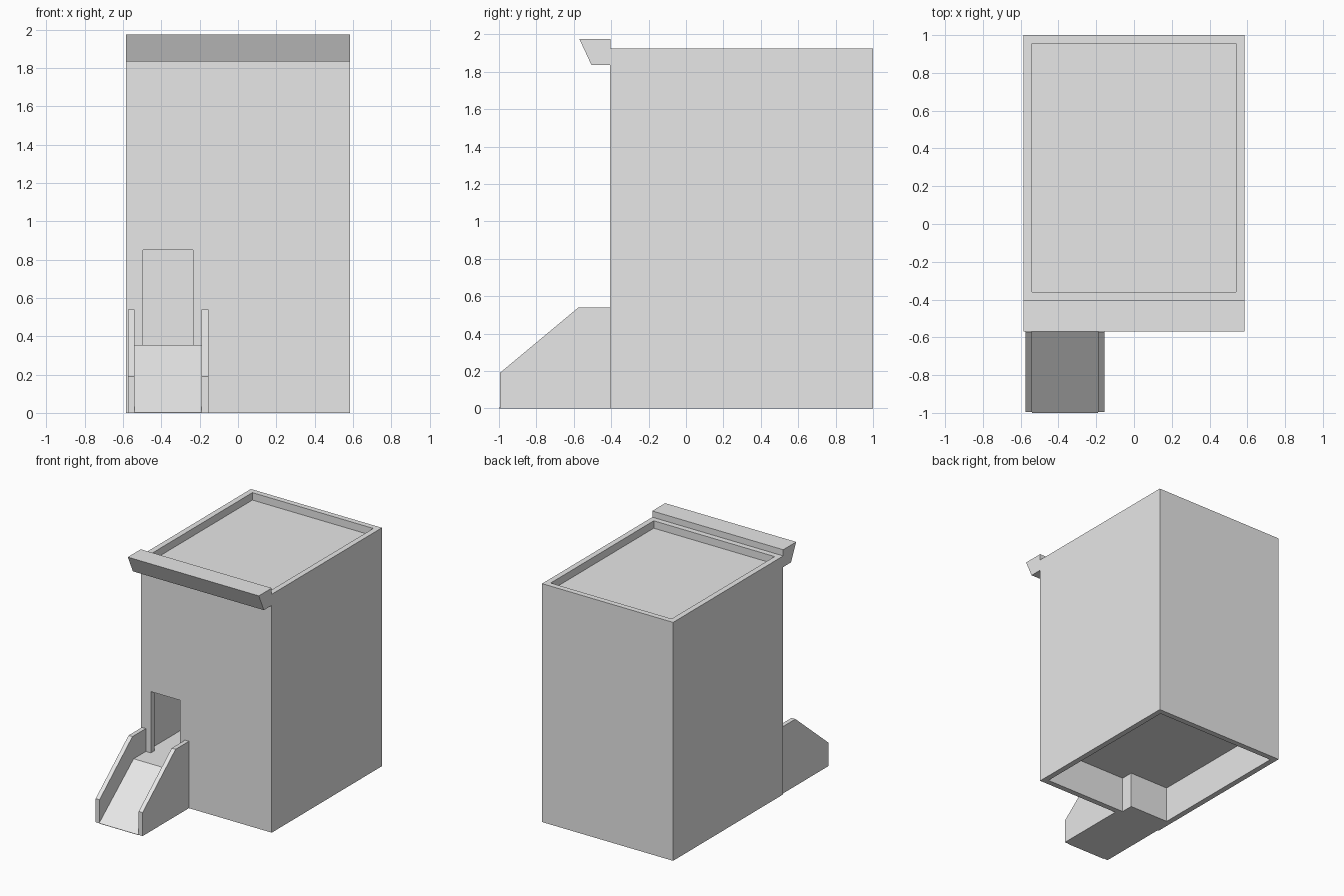
import bpy
import bmesh
from mathutils import Vector

cube = bpy.data.objects.get("Cube")
if cube:
    bpy.data.objects.remove(cube, do_unlink=True)

# Single plain grey material
grey = bpy.data.materials.new("light grey")
grey.use_nodes = True
colour = (0.8, 0.8, 0.8, 1)
grey.diffuse_color = colour
grey.node_tree.nodes["Principled BSDF"].inputs["Base Color"].default_value = colour


def extrude_profile(name, profile, x0, x1):
    """Extrude a (y, z) outline from x0 to x1."""
    bm = bmesh.new()
    face = bm.faces.new([bm.verts.new((x0, y, z)) for y, z in profile])
    result = bmesh.ops.extrude_face_region(bm, geom=[face])
    moved = [g for g in result["geom"] if isinstance(g, bmesh.types.BMVert)]
    bmesh.ops.translate(bm, verts=moved, vec=Vector((x1 - x0, 0, 0)))
    bmesh.ops.recalc_face_normals(bm, faces=bm.faces)
    mesh = bpy.data.meshes.new(name)
    bm.to_mesh(mesh)
    bm.free()
    mesh.materials.append(grey)
    obj = bpy.data.objects.new(name, mesh)
    bpy.context.collection.objects.link(obj)
    return obj


def box(name, x0, x1, y0, y1, z0, z1):
    return extrude_profile(name, [(y0, z0), (y1, z0), (y1, z1), (y0, z1)], x0, x1)


def cut(target, cutter):
    """Subtract the cutter, then discard it."""
    cutter.hide_render = True
    mod = target.modifiers.new("cut", "BOOLEAN")
    mod.operation = "DIFFERENCE"
    mod.solver = "EXACT"
    mod.object = cutter
    bpy.context.view_layer.objects.active = target
    bpy.ops.object.modifier_apply(modifier=mod.name)
    bpy.data.objects.remove(cutter, do_unlink=True)


# Main dimensions
half_width, front, back, height = 0.585, -0.405, 1.0, 1.925
wall = 0.045
floor_top, floor_bottom = 0.355, 0.29
roof_top, roof_bottom = 1.865, 1.80

# Hollow building: open underside, room and sunken roof
building = box("building", -half_width, half_width, front, back, 0, height)
for part, low, high in (
    ("underfloor", -0.1, floor_bottom),
    ("room", floor_top, roof_bottom),
    ("roof_recess", roof_top, height + 0.1),
):
    cut(building, box(part, wall - half_width, half_width - wall,
                      front + wall, back - wall, low, high))

# Doorway
cut(building, box("doorway", -0.495, -0.235, front - 0.1, front + 2 * wall,
                  floor_top, 0.85))

# Ramp with a landing that runs through the front wall
extrude_profile("ramp", [(-1, 0), (-0.26, 0), (-0.26, floor_top),
                         (-0.56, floor_top), (-1, 0.003)], -0.54, -0.19)

# Side walls of the ramp
rail = [(-0.995, 0), (front, 0), (front, 0.54), (-0.575, 0.54), (-0.995, 0.19)]
for name, x in (("right_ramp_wall", -0.575), ("left_ramp_wall", -0.19)):
    extrude_profile(name, rail, x, x + 0.035)

# Cornice along the top of the front
extrude_profile("cornice", [(front, 1.835), (front, 1.975), (-0.57, 1.975),
                            (-0.505, 1.835)], -half_width, half_width)
